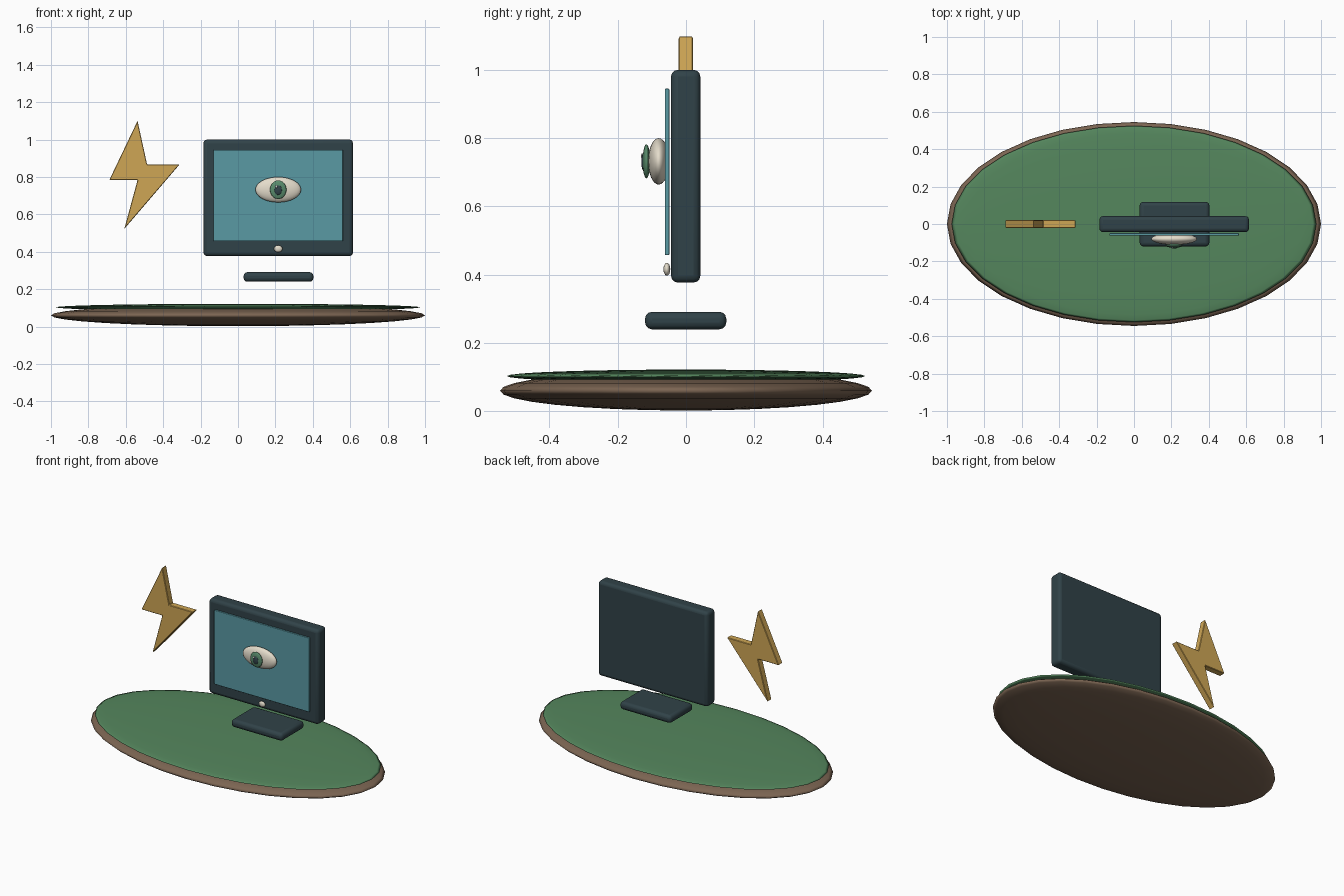
import bpy
from math import radians

if "Cube" in bpy.data.objects:
    bpy.data.objects.remove(bpy.data.objects["Cube"])


def material(name, rgb):
    m = bpy.data.materials.new(name)
    m.diffuse_color = (*rgb, 1)
    m.use_nodes = True
    m.node_tree.nodes["Principled BSDF"].inputs["Base Color"].default_value = m.diffuse_color
    return m


BROWN = material("earth", (0.20, 0.13, 0.085))
GREEN = material("grass", (0.09, 0.24, 0.11))
DARK = material("casing", (0.03, 0.055, 0.065))
TEAL = material("glass", (0.10, 0.32, 0.37))
CREAM = material("cream", (0.78, 0.72, 0.60))
IRIS = material("iris_green", (0.10, 0.26, 0.15))
GOLD = material("gold", (0.62, 0.38, 0.09))
WHITE = material("white", (0.95, 0.95, 0.92))


def finish(ob, name, mat, bevel=0.0, segments=3):
    ob.name = name
    ob.data.materials.append(mat)
    if bevel:
        mod = ob.modifiers.new("bevel", "BEVEL")
        mod.width, mod.segments = bevel, segments
    return ob


def ellipsoid(name, centre, half, mat, segments=32, rings=16, turn=0):
    bpy.ops.mesh.primitive_uv_sphere_add(segments=segments, ring_count=rings, radius=1,
                                         location=centre, rotation=(turn, 0, 0))
    ob = bpy.context.object
    ob.scale = half
    bpy.ops.object.transform_apply(location=False, rotation=True, scale=True)
    bpy.ops.object.shade_smooth()
    return finish(ob, name, mat)


def box(name, lo, hi, mat, bevel):
    bpy.ops.mesh.primitive_cube_add(size=1, location=[(a + b) / 2 for a, b in zip(lo, hi)])
    ob = bpy.context.object
    ob.scale = [b - a for a, b in zip(lo, hi)]
    bpy.ops.object.transform_apply(location=False, rotation=False, scale=True)
    bpy.ops.object.shade_smooth_by_angle(angle=radians(40))
    return finish(ob, name, mat, bevel)


# island: flattened earth disc with a thin grass cap
ellipsoid("ground_disc", (0, 0, 0.06), (1.0, 0.545, 0.058), BROWN)
ellipsoid("grass_cap", (0, 0, 0.103), (0.975, 0.525, 0.019), GREEN)

# monitor with screen, button and floating foot
CX = 0.215
box("monitor_casing", (CX - 0.4, -0.044, 0.377), (CX + 0.4, 0.042, 1.0), DARK, 0.02)
box("screen", (CX - 0.346, -0.062, 0.457), (CX + 0.346, -0.049, 0.945), TEAL, 0.003)
ellipsoid("power_button", (CX, -0.056, 0.416), (0.023, 0.01, 0.019), CREAM, 16, 8)
box("monitor_foot", (0.03, -0.12, 0.24), (0.403, 0.118, 0.291), DARK, 0.02)

# eye on the screen, with poles facing front
Q = radians(90)
ellipsoid("eyeball", (CX, -0.08, 0.732), (0.122, 0.031, 0.068), CREAM)
ellipsoid("iris", (CX, -0.116, 0.732), (0.044, 0.011, 0.05), IRIS, 24, 12)
ellipsoid("pupil", (CX, -0.123, 0.73), (0.021, 0.008, 0.027), DARK, 16, 8)
ellipsoid("eye_glint", (CX - 0.01, -0.128, 0.748), (0.006, 0.004, 0.007), WHITE, 12, 8)

# lightning bolt, extruded outline
outline = [(-0.537, 1.10), (-0.688, 0.784), (-0.537, 0.784),
           (-0.608, 0.522), (-0.312, 0.867), (-0.486, 0.867)]
n = len(outline)
verts = [(x, y, z) for y in (-0.022, 0.021) for x, z in outline]
faces = [tuple(range(n)), tuple(reversed(range(n, 2 * n)))]
faces += [(i, i + n, (i + 1) % n + n, (i + 1) % n) for i in range(n)]
mesh = bpy.data.meshes.new("lightning_bolt")
mesh.from_pydata(verts, [], faces)
bolt = bpy.data.objects.new("lightning_bolt", mesh)
bpy.context.collection.objects.link(bolt)
finish(bolt, "lightning_bolt", GOLD, 0.003, 1)
